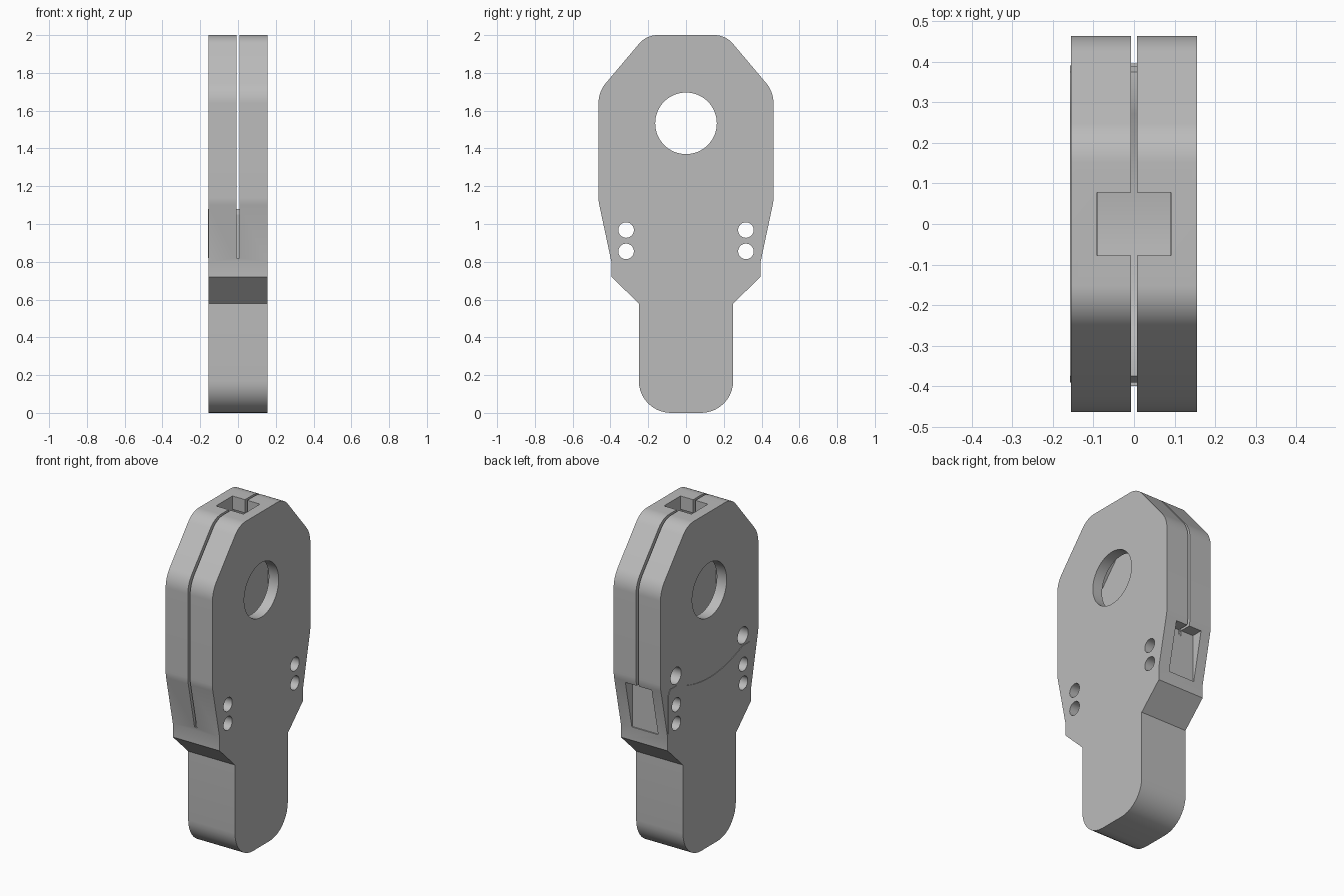
import bpy
import math
from mathutils import Vector

cube = bpy.data.objects.get("Cube")
if cube:
    bpy.data.objects.remove(cube, do_unlink=True)

grey = bpy.data.materials.new("plain grey")
grey.use_nodes = True
COLOUR = (0.5, 0.5, 0.5, 1)
grey.diffuse_color = COLOUR
grey.node_tree.nodes["Principled BSDF"].inputs["Base Color"].default_value = COLOUR


def rounded(corners, steps=10):
    """Turn (y, z, tangent length) corners into a filleted outline."""
    out = []
    n = len(corners)
    for i, (y, z, t) in enumerate(corners):
        p = Vector((y, z))
        if t == 0:
            out.append(p)
            continue
        a = (Vector(corners[i - 1][:2]) - p).normalized()
        b = (Vector(corners[(i + 1) % n][:2]) - p).normalized()
        half = a.angle(b) / 2
        centre = p + (a + b).normalized() * t / math.cos(half)
        start, end = p + a * t - centre, p + b * t - centre
        sweep = math.pi - 2 * half
        for s in range(steps + 1):
            f = s / steps
            out.append(centre + (start * math.sin((1 - f) * sweep)
                                 + end * math.sin(f * sweep)) / math.sin(sweep))
    return out


def mirrored(half):
    """Complete a right-hand half outline, listed bottom to top."""
    return half + [(-c[0],) + tuple(c[1:]) for c in reversed(half)]


def prism(name, outline, x0, x1):
    """Extrude a (y, z) outline along x."""
    n = len(outline)
    verts = [(x, p[0], p[1]) for x in (x0, x1) for p in outline]
    faces = [tuple(reversed(range(n))), tuple(range(n, 2 * n))]
    faces += [(i, (i + 1) % n, n + (i + 1) % n, n + i) for i in range(n)]
    mesh = bpy.data.meshes.new(name)
    mesh.from_pydata(verts, [], faces)
    obj = bpy.data.objects.new(name, mesh)
    bpy.context.collection.objects.link(obj)
    mesh.materials.append(grey)
    return obj


def circle(y, z, r, n=40):
    return [(y + r * math.cos(math.tau * i / n), z + r * math.sin(math.tau * i / n))
            for i in range(n)]


def rect(y0, y1, z0, z1):
    return [(y0, z0), (y1, z0), (y1, z1), (y0, z1)]


def carve(obj, cutters):
    """Subtract the cutters one after another, then remove them."""
    for c in cutters:
        c.hide_render = True
        mod = obj.modifiers.new("cut", "BOOLEAN")
        mod.operation, mod.solver, mod.object = "DIFFERENCE", "EXACT", c
    bpy.context.view_layer.update()
    graph = bpy.context.evaluated_depsgraph_get()
    mesh = bpy.data.meshes.new_from_object(obj.evaluated_get(graph))
    obj.modifiers.clear()
    obj.data = mesh
    for c in cutters:
        bpy.data.objects.remove(c, do_unlink=True)


def smooth(obj):
    bpy.ops.object.select_all(action="DESELECT")
    obj.select_set(True)
    bpy.context.view_layer.objects.active = obj
    bpy.ops.object.shade_smooth_by_angle(angle=math.radians(25))


# Dished upper edge of the core, with a raised arm on each side
dish = [(0.31 * k / 8, 1.01 + 0.07 * (k / 8) ** 2) for k in range(-8, 9)]
arms = [(-0.39, 1.05), (-0.375, 1.08)] + dish + [(0.375, 1.08), (0.39, 1.05)]

# Main body
body = prism("body", rounded(mirrored([
    (0.25, 0, 0.17), (0.25, 0.58, 0), (0.395, 0.72, 0), (0.395, 0.8, 0),
    (0.463, 1.12, 0.02), (0.463, 1.7, 0.06), (0.21, 2.0, 0.06)])), -0.155, 0.155)

cutters = [
    # Central slit between the two cheeks
    prism("slit", [(-0.6, 0.82), (-0.39, 0.82)] + arms
          + [(0.39, 0.82), (0.6, 0.82), (0.6, 2.1), (-0.6, 2.1)], -0.008, 0.007),
    # Inner chamber, opened at the top by a square neck
    prism("chamber", [(y, z + 0.002) for y, z in arms[1:-1]]
          + [(0.41, 1.14), (0.41, 1.68), (0.2, 1.92),
             (-0.2, 1.92), (-0.41, 1.68), (-0.41, 1.14)], -0.09, 0.09),
    prism("neck", rect(-0.078, 0.078, 1.8, 2.1), -0.091, 0.091),
    # Large eye and rear notch
    prism("eye", circle(0, 1.533, 0.163, 64), -0.3, 0.3),
    prism("notch", rect(0.388, 0.6, 0.8, 1.09), -0.092, 0.082),
]
for side in (-1, 1):
    cutters.append(prism("blind_hole", circle(side * 0.317, 1.14, 0.05), -0.3, -0.03))
    for z in (0.855, 0.968):
        cutters.append(prism("pin_hole", circle(side * 0.317, z, 0.041), -0.3, 0.3))
carve(body, cutters)
smooth(body)

# Thin cover plate over the core, on the right cheek
cover = prism("cover_plate", [(-0.39, 0.82)] + arms + [(0.39, 0.82)], -0.158, -0.154)
carve(cover, [prism("pin_hole", circle(side * 0.317, z, 0.041), -0.3, 0.3)
              for side in (-1, 1) for z in (0.855, 0.968)]
      + [prism("blind_hole", circle(side * 0.317, 1.14, 0.05), -0.3, 0)
         for side in (-1, 1)])
smooth(cover)
